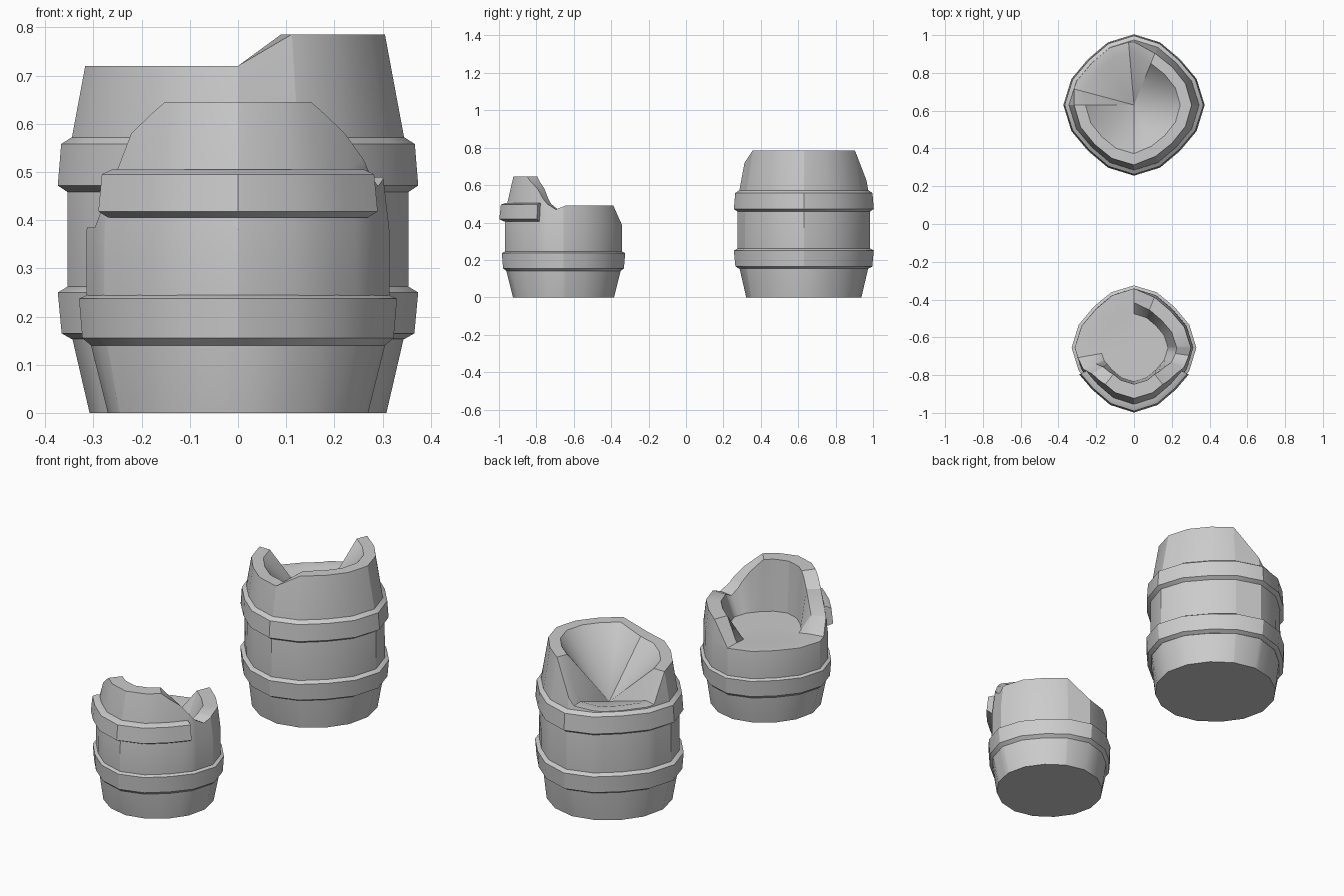
import bpy, bmesh, math

if "Cube" in bpy.data.objects:
    bpy.data.objects.remove(bpy.data.objects["Cube"])

SIDES = 16
STEP = 360 / SIDES


def lerp_table(x, table):
    """Piecewise linear lookup in a sorted list of (x, value)."""
    for (x0, v0), (x1, v1) in zip(table, table[1:]):
        if x0 <= x <= x1:
            return v0 + (v1 - v0) * (x - x0) / (x1 - x0)
    return table[-1][1] if x > table[-1][0] else table[0][1]


def facet(a, z):
    """Radius factor: flat sides, and barrels squeezed along the diagonals."""
    flat = math.cos(math.radians(STEP / 2)) / math.cos(math.radians(a % STEP - STEP / 2))
    diagonal = lerp_table(z, [(0, .975), (.15, .925), (.5, .91), (.785, .935)])
    off_axis = 1 - abs(a % 90 - 45) / 45
    return flat * (1 - (1 - diagonal) * off_axis)


def point(bm, r, a, z):
    t = math.radians(a)
    r *= facet(a, z)
    return bm.verts.new((r * math.cos(t), r * math.sin(t), z))


def finish(bm, name, y):
    bmesh.ops.remove_doubles(bm, verts=bm.verts, dist=0.0005)
    bmesh.ops.dissolve_degenerate(bm, edges=bm.edges, dist=0.0005)
    bmesh.ops.recalc_face_normals(bm, faces=bm.faces)
    mesh = bpy.data.meshes.new(name)
    bm.to_mesh(mesh)
    bm.free()
    ob = bpy.data.objects.new(name, mesh)
    bpy.context.collection.objects.link(ob)
    ob.location.y = y
    bpy.ops.object.select_all(action='DESELECT')
    bpy.context.view_layer.objects.active = ob
    ob.select_set(True)
    bpy.ops.object.shade_smooth_by_angle(angle=math.radians(32))
    return ob


def broken_barrel(name, y, profile, rim, wall, pit_r, pit_z):
    """Barrel whose top follows the rim heights, with a pit inside."""
    bm = bmesh.new()
    angles = sorted({i * STEP for i in range(SIDES)} | {a % 360 for a, _ in rim})
    lo = rim[0][0]
    radius = [(z, r) for r, z in profile]
    cols = []
    for a in angles:
        h = lerp_table((a - lo) % 360 + lo, rim)
        col = [point(bm, lerp_table(min(z, h), radius), a, min(z, h)) for _, z in profile]
        col.append(point(bm, lerp_table(h, radius) - wall, a, h))
        if pit_r:
            col.append(point(bm, pit_r, a, pit_z))
        cols.append(col)
    centre = bm.verts.new((0, 0, pit_z))
    for c0, c1 in zip(cols, cols[1:] + cols[:1]):
        for i in range(len(c0) - 1):
            bm.faces.new((c0[i], c1[i], c1[i + 1], c0[i + 1]))
        bm.faces.new((c0[-1], c1[-1], centre))
    bm.faces.new([c[0] for c in cols])
    return finish(bm, name, y)


def hoop(name, y, section, start=0, end=360):
    """Closed section swept round the barrel, capped when it is only an arc."""
    bm = bmesh.new()
    full = end - start == 360
    steps = {i * STEP for i in range(-SIDES, SIDES + 1)}
    angles = sorted({a for a in steps if start < a < end} | {start, end})
    rings = [[point(bm, r, a, z) for r, z in section] for a in angles]
    n = len(section)
    for r0, r1 in zip(rings, rings[1:]):
        for i in range(n):
            j = (i + 1) % n
            bm.faces.new((r0[i], r1[i], r1[j], r0[j]))
    if not full:
        bm.faces.new(rings[0])
        bm.faces.new(rings[-1])
    return finish(bm, name, y)


# large barrel at the back, broken open on its left rear
BIG_Y = 0.63
broken_barrel("large_barrel", BIG_Y,
              [(.308, 0), (.344, .155), (.354, .26), (.354, .46), (.345, .57), (.305, .785)],
              [(-90, .72), (-68, .785), (68, .785), (95, .59), (120, .575),
               (165, .58), (180, .72), (270, .72)],
              .06, 0, .48)
hoop("large_lower_hoop", BIG_Y,
     [(.33, .155), (.345, .153), (.366, .165), (.374, .25), (.352, .263), (.33, .263)])
hoop("large_upper_hoop", BIG_Y,
     [(.33, .46), (.353, .458), (.374, .472), (.367, .558), (.345, .572), (.32, .572)])

# small barrel at the front, only its front wall and a right shard still stand
SMALL_Y = -0.655
broken_barrel("small_barrel", SMALL_Y,
              [(.27, 0), (.305, .14), (.314, .245), (.314, .38), (.299, .51), (.268, .645)],
              [(-128, .645), (-52, .645), (-32, .58), (-18, .50), (-8, .47), (2, .49),
               (68, .49), (90, .385), (190, .385), (203, .46), (212, .58), (232, .645)],
              .075, .18, .38)
hoop("small_lower_hoop", SMALL_Y,
     [(.29, .14), (.305, .14), (.323, .155), (.33, .237), (.312, .245), (.29, .245)])
hoop("small_upper_hoop_piece", SMALL_Y,
     [(.29, .407), (.318, .405), (.343, .418), (.335, .495), (.31, .505), (.28, .505)], -154, -26)
